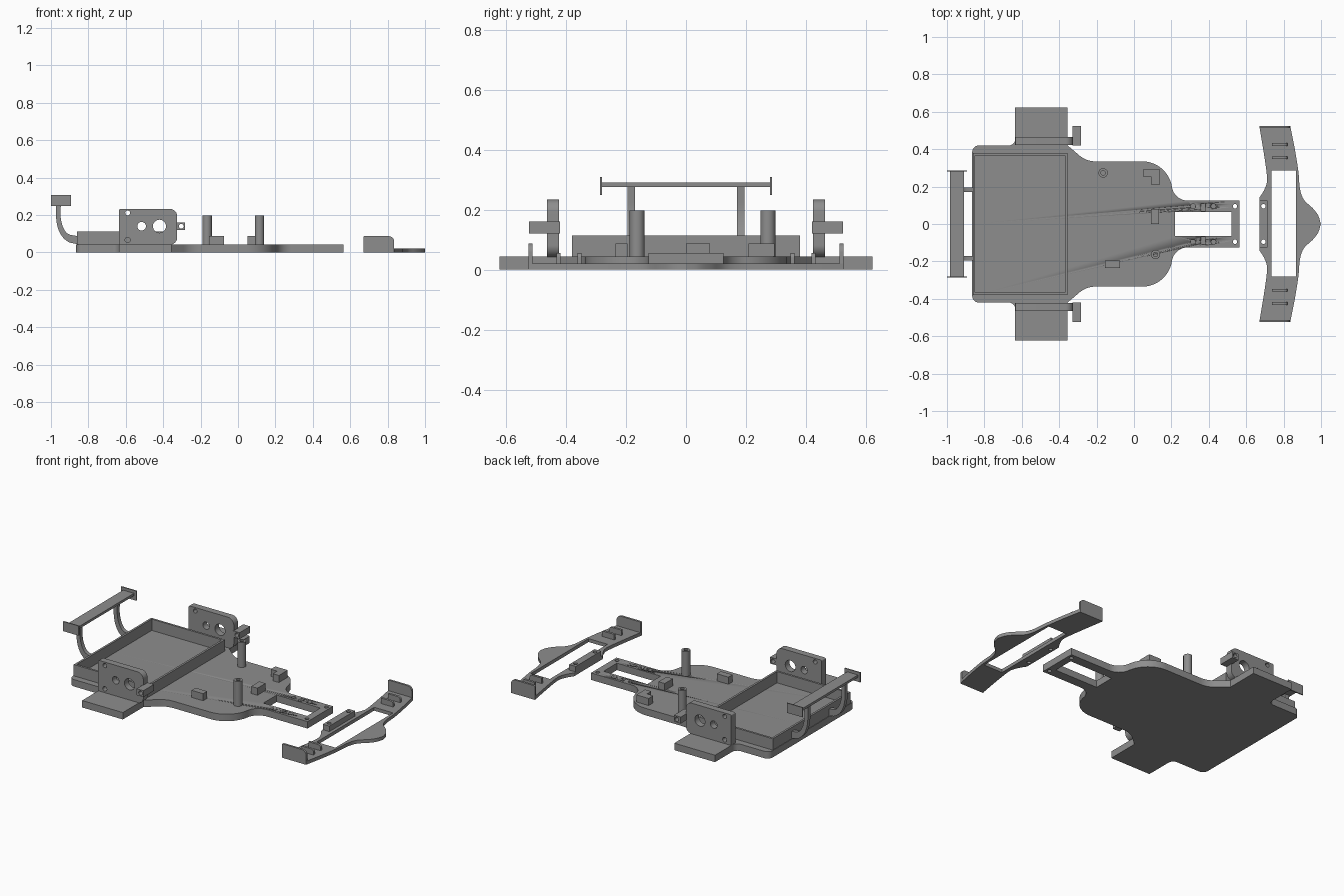
import bpy, bmesh, math
from mathutils import Vector

if "Cube" in bpy.data.objects:
    bpy.data.objects.remove(bpy.data.objects["Cube"])

grey = bpy.data.materials.new("mid_grey")
grey.diffuse_color = (0.27, 0.27, 0.27, 1)
grey.use_nodes = True
grey.node_tree.nodes["Principled BSDF"].inputs["Base Color"].default_value = grey.diffuse_color


def rounded(pts, steps=10):
    """Polygon of (u, v, radius) corners -> points with filleted corners."""
    out = []
    for i, p in enumerate(pts):
        c = Vector(p[:2])
        r = p[2] if len(p) > 2 else 0
        if r == 0:
            out.append(c)
            continue
        a = (Vector(pts[i - 1][:2]) - c).normalized()
        b = (Vector(pts[(i + 1) % len(pts)][:2]) - c).normalized()
        half = a.angle(b) / 2
        mid = c + (a + b).normalized() * (r / math.sin(half))
        s, e = c + a * (r / math.tan(half)) - mid, c + b * (r / math.tan(half)) - mid
        for k in range(steps + 1):
            t = k / steps
            out.append(mid + (s * (1 - t) + e * t).normalized() * r)
    return out


def spline(pts, steps=5):
    """Smooth run through the given points."""
    v = [Vector(p) for p in pts]
    v = [2 * v[0] - v[1]] + v + [2 * v[-1] - v[-2]]
    out = []
    for i in range(1, len(v) - 2):
        a, b, c, d = v[i - 1:i + 3]
        for k in range(steps):
            t = k / steps
            out.append(0.5 * (2 * b + (c - a) * t + (2 * a - 5 * b + 4 * c - d) * t * t
                              + (3 * b - a - 3 * c + d) * t ** 3))
    return out + [v[-2]]


def circle(u, v, r, n=24):
    return [Vector((u + r * math.cos(2 * math.pi * k / n),
                    v + r * math.sin(2 * math.pi * k / n))) for k in range(n)]


def rect(u0, u1, v0, v1):
    return [Vector(p) for p in ((u0, v0), (u1, v0), (u1, v1), (u0, v1))]


def mirrored(half):
    """Close an upper half outline across v = 0."""
    return list(half) + [Vector((p[0], -p[1])) for p in reversed(half) if abs(p[1]) > 1e-5]


def plate(name, loops, lo, hi, axis="Z"):
    """Extrude an outline with holes from lo to hi along an axis."""
    cu = bpy.data.curves.new(name, "CURVE")
    cu.dimensions, cu.fill_mode, cu.extrude = "2D", "BOTH", (hi - lo) / 2
    for loop in loops:
        sp = cu.splines.new("POLY")
        sp.points.add(len(loop) - 1)
        for q, p in zip(sp.points, loop):
            q.co = (p[0], p[1], 0, 1)
        sp.use_cyclic_u = True
    tmp = bpy.data.objects.new(name + "_curve", cu)
    bpy.context.collection.objects.link(tmp)
    bpy.context.view_layer.update()
    me = bpy.data.meshes.new_from_object(tmp.evaluated_get(bpy.context.evaluated_depsgraph_get()))
    bpy.data.objects.remove(tmp)
    c = (lo + hi) / 2
    bm = bmesh.new()
    bm.from_mesh(me)
    for v in bm.verts:
        u, w, d = v.co
        v.co = (u, w, d + c) if axis == "Z" else (u, c - d, w)
    bmesh.ops.remove_doubles(bm, verts=bm.verts, dist=1e-5)
    bmesh.ops.recalc_face_normals(bm, faces=bm.faces)
    bm.to_mesh(me)
    bm.free()
    me.materials.clear()
    me.materials.append(grey)
    ob = bpy.data.objects.new(name, me)
    bpy.context.collection.objects.link(ob)
    bpy.ops.object.select_all(action="DESELECT")
    ob.select_set(True)
    bpy.context.view_layer.objects.active = ob
    bpy.ops.object.shade_smooth_by_angle(angle=math.radians(30))
    return ob


T = 0.043  # top of the floor plate

# Floor plate with side wings and narrow nose
half = rounded([(-.865, 0), (-.865, .42, .035), (-.635, .42, .035), (-.635, .622), (-.355, .622),
                (-.355, .42), (-.255, .335, .13), (.18, .335, .16), (.215, .125, .085),
                (.565, .125), (.565, 0)])
floor = plate("floor_plate", [mirrored(half), rect(.22, .52, -.065, .065),
                              circle(.54, .095, .012), circle(.54, -.095, .012)], 0, T)

# Blind holes and slots in the nose
for s in (-1, 1):
    cuts = [circle(x, s * .095, .013) for x in (.315, .425)]
    cuts.append(rect(.357, .383, *sorted((s * .07, s * .11))))
    for loop in cuts:
        cutter = plate("nose_cutter", [loop], .02, .1)
        cutter.hide_render = True
        cutter.hide_viewport = True
        m = floor.modifiers.new("recess", "BOOLEAN")
        m.object, m.operation, m.solver = cutter, "DIFFERENCE", "EXACT"

# Battery tray walls
plate("tray_walls", [rect(-.862, -.355, -.38, .38), rect(-.849, -.368, -.367, .367)], T - .002, .113)

# Posts and small blocks on the floor
for x, y in ((-.165, .273), (.115, -.163)):
    plate("post", [circle(x, y, .025), circle(x, y, .012)], T - .002, .197)
corner = [(.05, .295), (.135, .295), (.135, .208), (.093, .208), (.093, .25), (.05, .25)]
plate("corner_block", [corner], T - .002, .087)
plate("centre_block", [rect(.09, .133, 0, .08)], T - .002, .087)
plate("side_block", [rect(-.155, -.075, -.235, -.195)], T - .002, .087)

for s in (-1, 1):
    def span(a, b):
        return sorted((s * a, s * b))

    # Motor mounting plates with their hinge tabs
    outline = rounded([(-.635, T - .002), (-.635, .233, .008), (-.325, .233, .04), (-.325, T - .002, .04)])
    plate("motor_plate", [outline, circle(-.515, .14, .023), circle(-.42, .14, .035),
                          circle(-.59, .211, .013), circle(-.59, .067, .014)], *span(.423, .464), "Y")
    plate("hinge_tab", [rect(-.33, -.283, .12, .16), circle(-.303, .14, .013)], *span(.42, .523), "Y")

    # Rear wing supports and end plates
    outer = spline([(-.862, .045), (-.91, .058), (-.95, .1), (-.971, .17), (-.973, .278)])
    inner = spline([(-.945, .278), (-.949, .2), (-.937, .14), (-.91, .1), (-.862, .088)])
    plate("wing_support", [outer + inner], *span(.17, .195), "Y")
    plate("wing_end_plate", [rect(-1, -.893, .248, .308)], *span(.28, .287), "Y")

    # Bumper end plates and fins
    plate("bumper_end_plate", [rounded([(.67, 0), (.835, 0), (.835, .087, .03), (.67, .087, .006)])],
          *span(.512, .525), "Y")
    for y in (.425, .355):
        plate("bumper_fin", [rounded([(.737, .018), (.82, .018), (.82, .055, .015), (.737, .055)])],
              *span(y - .007, y + .007), "Y")

# Rear wing blade
plate("wing_blade", [rect(-.985, -.91, -.283, .283)], .275, .29)

# Front bumper plate and its mounting block
back = [Vector((.67, 0)), Vector((.67, .125))] + spline(
    [(.67, .14), (.695, .18), (.711, .225), (.709, .275), (.694, .38), (.67, .525)])
front = spline([(.835, .525), (.86, .4), (.879, .28), (.887, .19), (.908, .13),
                (.955, .085), (.985, .045), (.999, 0)])
holes = [circle(.692, .095, .012), circle(.692, -.095, .012)]
plate("bumper_plate", [mirrored(back + front), rect(.735, .865, -.28, .285)] + holes, 0, .021)
plate("bumper_mount", [rect(.67, .715, -.125, .125)] + holes, .019, .055)
